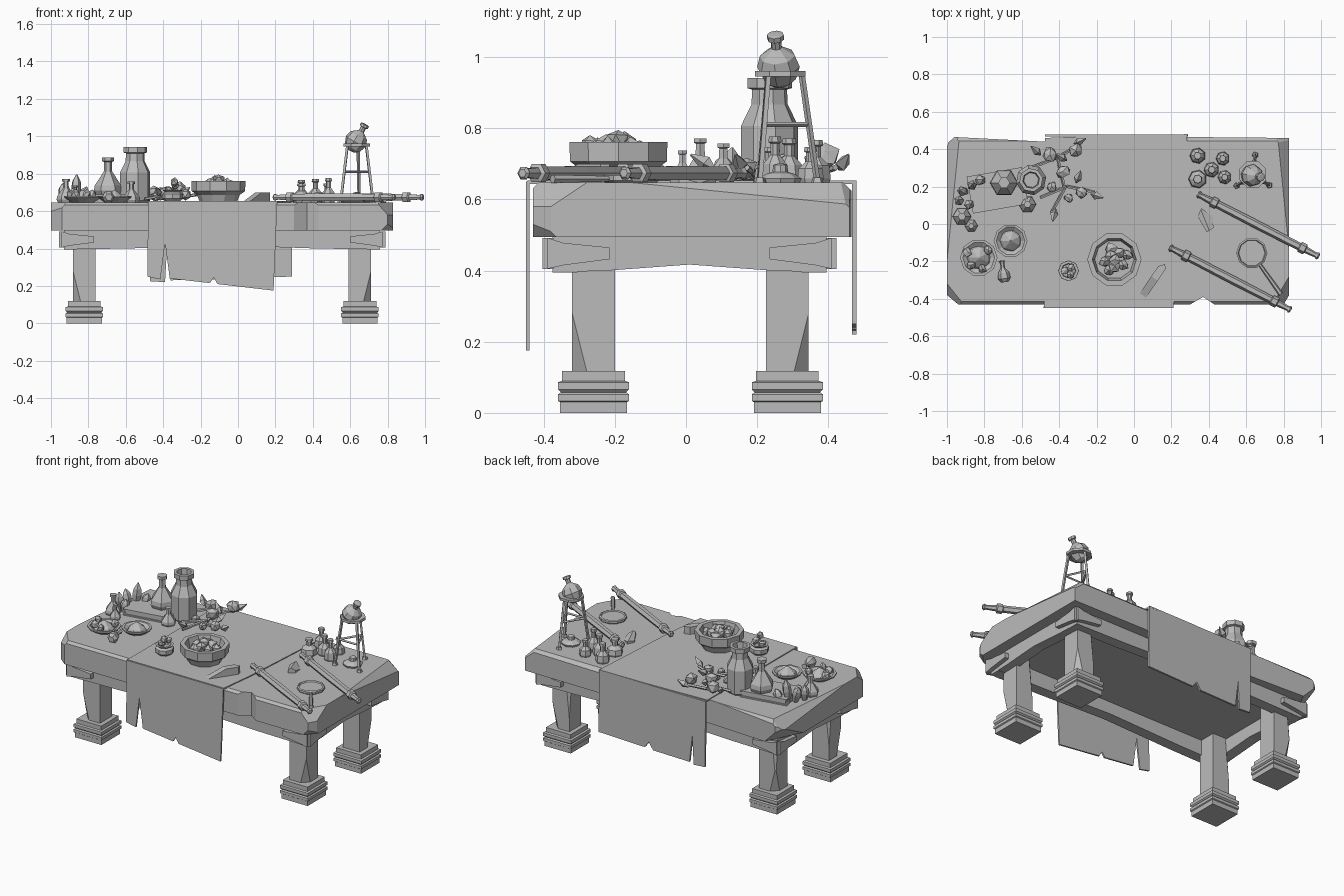
import bpy, bmesh, math, random
from mathutils import Vector, Matrix

random.seed(4)
if "Cube" in bpy.data.objects:
    bpy.data.objects.remove(bpy.data.objects["Cube"], do_unlink=True)

stone = bpy.data.materials.new("plain_grey")
stone.use_nodes = True
GREY = (0.5, 0.5, 0.5, 1)
stone.diffuse_color = GREY
stone.node_tree.nodes["Principled BSDF"].inputs["Base Color"].default_value = GREY
TOP = 0.647


def finish(name, bm, matrix=None):
    bmesh.ops.recalc_face_normals(bm, faces=bm.faces)
    if matrix:
        bm.transform(matrix)
    mesh = bpy.data.meshes.new(name)
    bm.to_mesh(mesh)
    bm.free()
    mesh.materials.append(stone)
    ob = bpy.data.objects.new(name, mesh)
    bpy.context.collection.objects.link(ob)
    return ob


def lathe(name, profile, loc, sides=8, axis=(0, 0, 1), spin=0.0):
    """Faceted turned shape from (radius, height) pairs."""
    bm = bmesh.new()
    rings = []
    for r, z in profile:
        angles = [spin + 2 * math.pi * i / sides for i in range(sides)]
        rings.append([bm.verts.new((r * math.cos(a), r * math.sin(a), z)) for a in angles])
    for low, high in zip(rings, rings[1:]):
        for i in range(sides):
            j = (i + 1) % sides
            bm.faces.new((low[i], low[j], high[j], high[i]))
    bm.faces.new(rings[0][::-1])
    bm.faces.new(rings[-1])
    turn = Vector(axis).to_track_quat('Z', 'Y').to_matrix().to_4x4()
    return finish(name, bm, Matrix.Translation(loc) @ turn)


def rod(name, a, b, r, sides=5, r2=None):
    d = Vector(b) - Vector(a)
    return lathe(name, [(r, 0), (r2 or r, d.length)], a, sides, d)


def prism(name, outline, depth, matrix=None, cuts=()):
    """Extruded outline, chipped by planes given as (point, outward normal)."""
    bm = bmesh.new()
    face = bm.faces.new([bm.verts.new((x, y, 0)) for x, y in outline])
    new = bmesh.ops.extrude_face_region(bm, geom=[face])["geom"]
    bmesh.ops.translate(bm, vec=(0, 0, depth), verts=[v for v in new if isinstance(v, bmesh.types.BMVert)])
    if matrix:
        bm.transform(matrix)
    for co, no in cuts:
        geom = bm.verts[:] + bm.edges[:] + bm.faces[:]
        cut = bmesh.ops.bisect_plane(bm, geom=geom, plane_co=co, plane_no=no, clear_outer=True)
        edges = [e for e in cut["geom_cut"] if isinstance(e, bmesh.types.BMEdge)]
        bmesh.ops.holes_fill(bm, edges=edges, sides=0)
    return finish(name, bm)


def box(name, low, high, cuts=()):
    (x, y, z), (X, Y, Z) = low, high
    return prism(name, [(x, y), (X, y), (X, Y), (x, Y)], Z - z, Matrix.Translation((0, 0, z)), cuts)


def rock(name, loc, size, squash=(1, 1, 1)):
    bm = bmesh.new()
    bmesh.ops.create_icosphere(bm, subdivisions=1, radius=size)
    for v in bm.verts:
        v.co = Vector(c * s for c, s in zip(v.co * random.uniform(0.75, 1.15), squash))
    spin = Matrix.Rotation(random.uniform(0, 6), 4, 'Z')
    return finish(name, bm, Matrix.Translation(loc) @ spin)


def flask(name, x, y, r, h, z=TOP, sides=6):
    lathe(name, [(r * .85, 0), (r, h * .12), (r * .95, h * .25), (r * .3, h * .62), (r * .28, h * .88),
                 (r * .42, h * .9), (r * .42, h)], (x, y, z), sides)


# Rough slab with chipped corners
slab = [(-1, -.38), (-.94, -.43), (.3, -.43), (.37, -.39), (.43, -.43), (.8, -.43), (.83, -.38),
        (.83, .46), (.3, .465), (-.47, .44), (-.96, .465), (-1, .43)]
chips = [((-.96, -.39, .63), (-1, -.8, 1)), ((.8, -.4, .6), (1, -.6, .9)), ((-.97, .44, .62), (-1, .7, 1)),
         ((.8, .44, .62), (.8, 1, 1)), ((-.98, 0, TOP), (-1, .1, 1)), ((.815, 0, TOP), (1, .1, 1)),
         ((0, -.43, .632), (0, -1, 1)), ((0, .455, .635), (0, 1, 1)), ((-.98, .3, .51), (-1, .5, -1)),
         ((.8, -.41, .51), (1, -1, -1))]
prism("table_slab", slab, .152, Matrix.Translation((0, 0, .495)), chips)

# Apron boards, arched along the bottom edge
def apron(name, low, high, matrix):
    w = high - low
    arch = [(low, .395), (low + w * .2, .4), (low + w * .5, .417), (high - w * .2, .4), (high, .395),
            (high, .5), (low, .5)]
    prism(name, arch, .07, matrix)

to_front = Matrix(((1, 0, 0, 0), (0, 0, 1, 0), (0, 1, 0, 0), (0, 0, 0, 1)))
to_side = Matrix(((0, 0, 1, 0), (1, 0, 0, 0), (0, 1, 0, 0), (0, 0, 0, 1)))
for name, y in (("front_apron", -.375), ("back_apron", .325)):
    apron(name, -.93, .76, Matrix.Translation((0, y, 0)) @ to_front)
for name, x in (("right_apron", -.93), ("left_apron", .69)):
    apron(name, -.375, .395, Matrix.Translation((x, 0, 0)) @ to_side)

# Tapered corner clasps, legs and banded feet
foot = [(.094, 0), (.094, .03), (.1, .034), (.1, .052), (.092, .058), (.1, .066), (.1, .086), (.088, .09), (.088, .118)]
for sx, side, cx, ax in ((-1, "right", -.822, -.93), (1, "left", .652, .76)):
    for sy, end, cy, ay in ((-1, "front", -.26, -.375), (1, "back", .285, .395)):
        tag = f"{end}_{side}"
        lathe(tag + "_foot", [(r * math.sqrt(2), z) for r, z in foot], (cx, cy, 0), 4, spin=math.pi / 4)
        box(tag + "_leg", (cx - .06, cy - .06, .11), (cx + .06, cy + .06, .5),
            [((cx + .05 * sx, cy + .05 * sy, .2), (sx, sy, -.25)), ((cx - .055, cy + .055, .3), (-1, 1, .1))])
        shape = [(.014, .405), (.014, .492), (-.03, .478), (-.16, .465), (-.16, .432), (-.03, .415)]
        front = [(ax + sx * u, z) for u, z in shape]
        prism(tag + "_clasp", front, .03, Matrix.Translation((0, ay + (.013 * sy) - .015, 0)) @ to_front)
        flank = [(ay + sy * u, z) for u, z in shape]
        prism(tag + "_end_clasp", flank, .03, Matrix.Translation((ax + (.013 * sx) - .015, 0, 0)) @ to_side)

# Draped runner with torn ends
prism("runner_top", [(-.48, -.445), (.21, -.445), (.24, -.2), (.285, .48), (-.05, .477), (-.475, .46)], .01,
      Matrix.Translation((0, 0, .643)))
front_drop = [(-.48, .65), (-.485, .25), (-.415, .235), (-.39, .43), (-.365, .24), (-.15, .215), (-.13, .245),
              (-.11, .21), (.19, .175), (.21, .65)]
prism("runner_front", front_drop, .01, Matrix.Translation((0, -.45, 0)) @ to_front)
back_drop = [(-.475, .65), (-.47, .225), (-.39, .22), (-.38, .4), (-.36, .23), (-.1, .235), (-.07, .28), (-.04, .24),
             (.29, .25), (.285, .65)]
prism("runner_back", back_drop, .012, Matrix.Translation((0, .467, 0)) @ to_front)

# Big bowl and small pot with lumps
lathe("bowl", [(.1, 0), (.115, .035), (.143, .055), (.145, .11), (.118, .11), (.105, .055)], (-.105, -.19, .652), 10)
for i in range(9):
    a, d = i * 2.4, .025 * math.sqrt(i)
    rock("bowl_lump", (-.105 + d * math.cos(a), -.19 + d * math.sin(a), .765 - d * .45), .035)
lathe("small_pot", [(.04, 0), (.056, .015), (.056, .04), (.042, .05), (.055, .062), (.04, .062), (.036, .045)],
      (-.35, -.25, .652), 8)
for dx, dy, dz in ((-.02, 0, .065), (.015, .015, .085), (.012, -.02, .105)):
    rock("pot_lump", (-.35 + dx, -.25 + dy, .65 + dz), .024)

# Dishes of powder
for x, y, r in ((-.83, -.18, .1), (-.66, -.09, .09)):
    lathe("dish", [(r * .6, 0), (r, .025), (r, .033), (r * .85, .033), (r * .6, .015)], (x, y, TOP), 10)
    lathe("powder_heap", [(r * .7, .01), (r * .55, .03), (r * .2, .055), (.004, .065)], (x, y, TOP), 7)
for dx, dy in ((-.06, .03), (.02, -.06), (.05, .04), (-.04, -.04)):
    rock("dish_nugget", (-.83 + dx, -.18 + dy, .69), .026)

# Tall jar, book, flasks
lathe("tall_jar", [(.07, 0), (.082, .01), (.082, .16), (.052, .22), (.05, .262), (.064, .266), (.064, .295),
                   (.045, .295), (.04, .25)], (-.55, .235, TOP), 8, spin=.2)
turn = Matrix.Translation((-.73, .18, TOP)) @ Matrix.Rotation(.17, 4, 'Z')
for name, w, d, z, h in (("book_back", .15, .1, 0, .008), ("book_pages", .14, .093, .008, .025), ("book_cover", .15, .1, .033, .008)):
    prism(name, [(-w, -d), (w, -d), (w, d), (-w, d)], h, turn @ Matrix.Translation((0, 0, z)))
flask("large_flask", -.695, .22, .075, .2, TOP + .04)
flask("narrow_flask", -.57, .105, .047, .11)
flask("low_flask", -.92, .04, .05, .125)
flask("thin_flask", -.87, -.01, .035, .09)
lathe("fallen_vial", [(.02, 0), (.034, .02), (.03, .05), (.012, .075), (.012, .1), (.018, .115)],
      (-.69, -.31, .675), 6, (-.15, 1, .05))

# Crystals standing behind the book
for x, y, h, lean in ((-.87, .2, .15, .05), (-.9, .17, .11, -.3), (-.84, .23, .09, .4), (-.93, .12, .1, -.1), (-.89, .1, .08, .2)):
    lathe("crystal", [(.016, 0), (.028, h * .5), (.024, h * .75), (.003, h)], (x, y, TOP), 5, (lean, .1, 1))

# Dried sprigs with buds and leaves
for path in (((-.55, .3), (-.42, .35), (-.29, .42)), ((-.5, .14), (-.36, .2), (-.21, .17)), ((-.44, .06), (-.37, .19), (-.41, .36))):
    for a, b in zip(path, path[1:]):
        rod("sprig_stem", (*a, .665), (*b, .69), .009)
for x, y, z, s in ((-.31, .39, .72, .042), (-.38, .28, .7, .04), (-.28, .17, .69, .035), (-.45, .37, .7, .042),
                   (-.44, .2, .68, .032), (-.35, .14, .68, .028)):
    rock("sprig_bud", (x, y, z), s)
for x, y, a in ((-.32, .43, .4), (-.36, .34, 2.6), (-.23, .16, -.3), (-.31, .22, 1.2), (-.42, .08, -1.8), (-.5, .37, 2.4)):
    lathe("sprig_leaf", [(.005, 0), (.022, .03), (.003, .08)], (x, y, .685), 4, (math.cos(a), math.sin(a), .6))

# Two banded staffs
staff = [(.012, 0), (.02, .008), (.014, .022), (.017, .06), (.018, .08), (.029, .085), (.029, .115), (.021, .12), (.023, .36)]
for x, y in ((.19, -.125), (.34, .16)):
    d = Vector((.65, -.335, 0))
    full = staff + [(r, d.length - h) for r, h in reversed(staff)]
    lathe("staff", full, (x, y, .674), 6, d)

# Wedge-shaped scoop blade
prism("wedge", [(.01, -.4), (.04, -.43), (.17, -.24), (.165, -.215), (.13, -.225)], .05,
      Matrix.Translation((0, 0, .65)), [((.09, -.32, .685), (-.25, -.35, 1))])

# Hand lens and loose shard
lathe("lens", [(.075, 0), (.083, .006), (.083, .02), (.074, .024), (.07, .016)], (.63, -.155, TOP), 10)
rod("lens_handle", (.675, -.22, .658), (.785, -.375, .658), .009, 6, .013)
prism("shard", [(.34, .04), (.39, -.045), (.425, -.02), (.42, .04), (.36, .085)], .03,
      Matrix.Translation((0, 0, TOP)), [((.38, .02, .672), (.5, .3, 1)), ((.38, .02, .672), (-.5, -.1, 1))])

# Cluster of little bottles
for x, y, r, h in ((.34, .24, .05, .1), (.34, .365, .043, .12), (.415, .29, .042, .125), (.485, .25, .038, .13), (.475, .35, .038, .1)):
    lathe("little_bottle", [(r * .9, 0), (r, .012), (r * .9, h * .4), (r * .35, h * .6), (r * .35, h * .85),
                            (r * .5, h * .88), (r * .45, h)], (x, y, TOP), 7)

# Retort on a three-legged stand
cx, cy = .635, .265
lathe("stand_ring", [(.06, 0), (.077, 0), (.077, .016), (.06, .016)], (cx, cy, .945), 8, spin=.39)
feet = [(cx + .105 * math.cos(a), cy + .105 * math.sin(a)) for a in (1.45, 3.75, 5.7)]
tops = [(cx + (x - cx) * .58, cy + (y - cy) * .58) for x, y in feet]
for i in range(3):
    rod("stand_leg", (*feet[i], TOP), (*tops[i], .95), .009, 4)
    mids = [Vector((*feet[k], TOP)).lerp(Vector((*tops[k], .95)), .54) for k in (i, (i + 1) % 3)]
    rod("stand_brace", mids[0], mids[1], .007, 4)
    lathe("stand_foot", [(.018, 0), (.014, .015)], (*feet[i], TOP), 5)
lathe("burner", [(.055, 0), (.06, .012), (.04, .025), (.022, .03), (.02, .05), (.005, .055)], (cx, cy, TOP), 8)
lathe("retort", [(.02, -.058), (.046, -.04), (.061, 0), (.05, .035), (.022, .056), (.015, .062), (.015, .085),
                 (.024, .088), (.024, .103), (.012, .105)], (cx - .005, cy - .005, .973), 8, (.55, -.1, 1))
